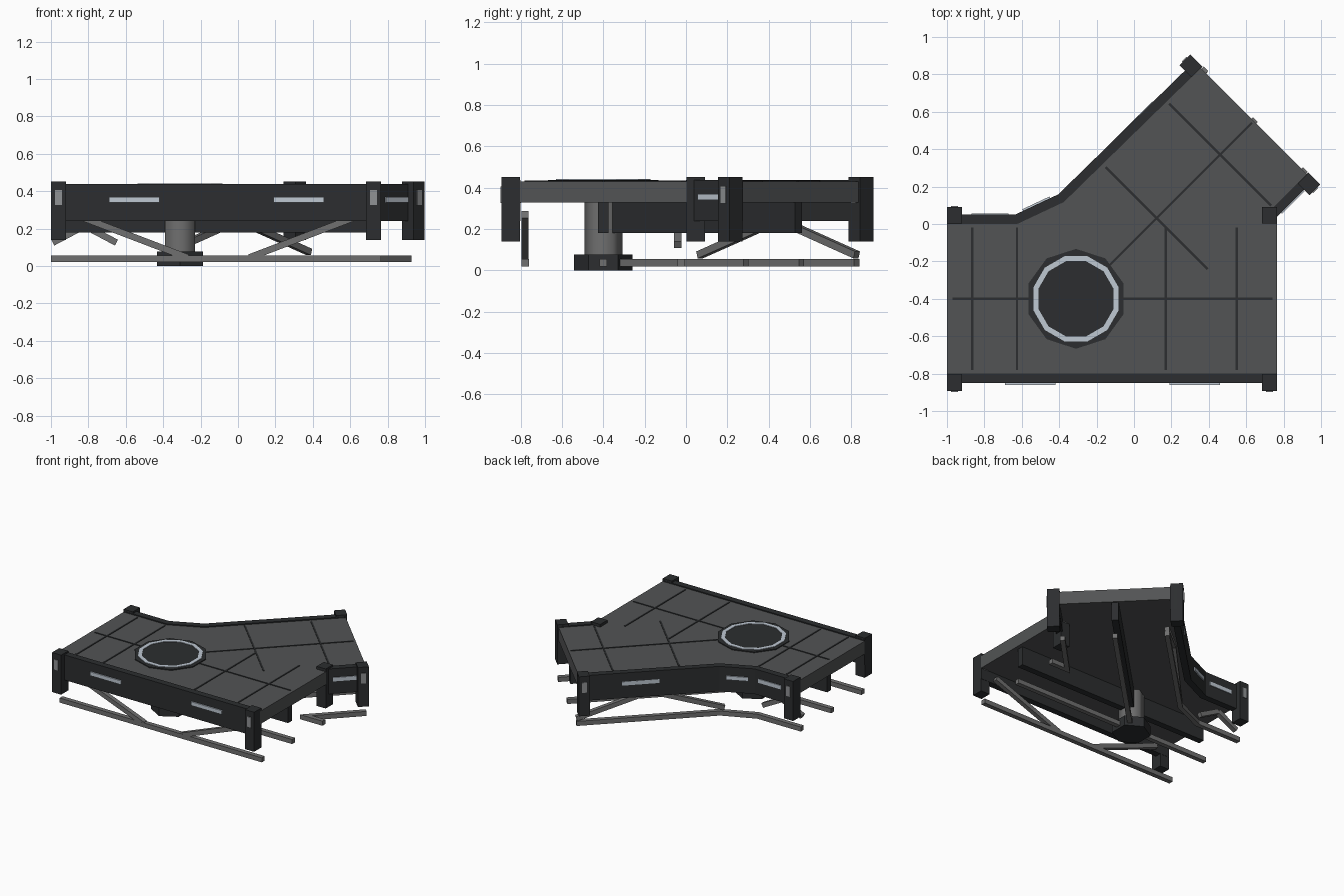
import bpy, bmesh, math
from mathutils import Vector, Matrix

if "Cube" in bpy.data.objects:
    bpy.data.objects.remove(bpy.data.objects["Cube"])

def material(name, r, g, b):
    m = bpy.data.materials.new(name)
    m.diffuse_color = (r, g, b, 1)
    m.use_nodes = True
    m.node_tree.nodes["Principled BSDF"].inputs["Base Color"].default_value = m.diffuse_color
    return m

DECK = material("deck_grey", 0.085, 0.088, 0.09)
DARK = material("dark_metal", 0.025, 0.027, 0.029)
STEEL = material("steel", 0.16, 0.16, 0.16)
LIGHT = material("light_panel", 0.52, 0.58, 0.65)
LAMP = material("lamp_grey", 0.28, 0.29, 0.30)

JX, JY, S = -0.31, -0.40, math.sqrt(0.5)   # junction of the two arms

def br(u, v):
    """Point on the 45 degree branch: u along it, v to its left."""
    return (JX + (u - v) * S, JY + (u + v) * S)

def finish(name, bm, mat):
    bmesh.ops.recalc_face_normals(bm, faces=bm.faces)
    me = bpy.data.meshes.new(name)
    bm.to_mesh(me)
    bm.free()
    me.materials.append(mat)
    ob = bpy.data.objects.new(name, me)
    bpy.context.collection.objects.link(ob)
    return ob

def slab(name, pts, z0, z1, mat):
    bm = bmesh.new()
    face = bm.faces.new([bm.verts.new((x, y, z0)) for x, y in pts])
    ext = bmesh.ops.extrude_face_region(bm, geom=[face])
    bmesh.ops.translate(bm, vec=(0, 0, z1 - z0),
                        verts=[g for g in ext["geom"] if isinstance(g, bmesh.types.BMVert)])
    return finish(name, bm, mat)

def strip(name, path, w, z0, z1, mat):
    """Flat bar of width w following a path with mitred corners."""
    p = [Vector(q) for q in path]
    n = []
    for a, b in zip(p, p[1:]):
        d = (b - a).normalized()
        n.append(Vector((-d.y, d.x)))
    left, right = [], []
    for i, q in enumerate(p):
        a, b = n[max(i - 1, 0)], n[min(i, len(n) - 1)]
        m = (a + b) / (1 + a.dot(b)) * (w / 2)
        left.append(q + m)
        right.append(q - m)
    return slab(name, right + left[::-1], z0, z1, mat)

def box(name, c, size, mat, angle=0.0):
    bm = bmesh.new()
    bmesh.ops.create_cube(bm, size=1, matrix=Matrix.Translation(c)
                          @ Matrix.Rotation(angle, 4, 'Z') @ Matrix.Diagonal((*size, 1)))
    return finish(name, bm, mat)

def brace(name, a, b, t=0.035):
    a, b = Vector(a), Vector(b)
    d = b - a
    bm = bmesh.new()
    bmesh.ops.create_cube(bm, size=1, matrix=Matrix.Translation((a + b) / 2)
                          @ Matrix.Rotation(math.atan2(d.y, d.x), 4, 'Z')
                          @ Matrix.Rotation(-math.asin(d.z / d.length), 4, 'Y')
                          @ Matrix.Diagonal((d.length, t, t, 1)))
    return finish(name, bm, STEEL)

def prism(name, r, n, z0, z1, mat, turn=0.0):
    pts = [(JX + r * math.sin(turn + 2 * math.pi * i / n),
            JY + r * math.cos(turn + 2 * math.pi * i / n)) for i in range(n)]
    return slab(name, pts, z0, z1, mat)

X0, X1, U1 = -1.0, 0.765, 1.355

# deck
slab("deck", [(X0, -0.82), (X1, -0.82), (X1, 0.07), br(U1 - 0.01, -0.42), br(U1 - 0.01, 0.42),
              (-0.385, 0.13), (-0.63, 0.02), (X0, 0.02)], 0.328, 0.43, DECK)

# edge beams
strip("front_edge_beam", [(X0, -0.825), (X1, -0.825)], 0.05, 0.24, 0.438, DARK)
strip("back_edge_beam", [(X0, 0.025), (-0.63, 0.025), (-0.39, 0.138), br(U1, 0.425)],
      0.05, 0.24, 0.438, DARK)
strip("side_edge_beam", [br(1.05, -0.425), br(U1, -0.425)], 0.05, 0.24, 0.438, DARK)

# seams on the deck
def seam(a, b):
    strip("deck_seam", [a, b], 0.012, 0.42, 0.434, DARK)

seam((-0.97, JY), (0.74, JY))
for x in (-0.865, -0.625, 0.17, 0.55):
    seam((x, -0.78), (x, -0.02))
seam(br(0.25, 0), br(1.33, 0))
for u in (0.61, 1.09):
    seam(br(u, -0.385), br(u, 0.385))

# turntable plate and light ring
prism("turntable_plate", 0.267, 10, 0.41, 0.437, DARK)
bm = bmesh.new()
loops = []
for r, z in ((0.236, 0.43), (0.236, 0.441), (0.208, 0.441), (0.208, 0.43)):
    loops.append([bm.verts.new((JX + r * math.cos(math.radians(15 + 30 * i)),
                                JY + r * math.sin(math.radians(15 + 30 * i)), z)) for i in range(12)])
for k in range(4):
    a, b = loops[k], loops[(k + 1) % 4]
    for i in range(12):
        j = (i + 1) % 12
        bm.faces.new((a[i], a[j], b[j], b[i]))
finish("light_ring", bm, LIGHT)

# corner posts with lamps on both sides
corners = [((x, y), 0.0) for x in (X0 + 0.04, X1 - 0.04) for y in (JY - 0.447, JY + 0.447)]
corners += [(br(U1 - 0.04, v), math.pi / 4) for v in (-0.447, 0.447)]
for (x, y), a in corners:
    box("corner_post", (x, y, 0.296), (0.08, 0.09, 0.312), DARK, a)
    box("post_lamp", (x, y, 0.365), (0.036, 0.1, 0.08), LAMP, a)

# light panels on the edge beams
def panel(c, length, angle=0.0):
    box("light_panel", (c[0], c[1], 0.355), (length, 0.02, 0.03), LIGHT, angle)

panel((-0.555, -0.85), 0.27)
panel((0.325, -0.85), 0.27)
panel((-0.77, 0.047), 0.2)
panel((-0.52, 0.104), 0.16, math.atan2(0.113, 0.24))
panel(br(0.9, 0.447), 0.27, math.pi / 4)
panel(br(1.185, -0.447), 0.17, math.pi / 4)

# girders under the deck
strip("main_girder", [(X0 + 0.03, JY), (X1 - 0.03, JY)], 0.05, 0.18, 0.335, DARK)
strip("branch_girder", [(JX, JY), br(U1 - 0.02, 0)], 0.05, 0.18, 0.335, DARK)

# lower rails
for name, path in (
        ("front_lower_rail", [(X0, -0.778), (X1, -0.778)]),
        ("centre_lower_rail", [(X0, JY), (X1, JY)]),
        ("branch_lower_rail", [(JX, JY), br(U1, 0)]),
        ("back_lower_rail", [(X0, -0.022), (-0.615, -0.022), (-0.36, 0.09), br(U1, 0.378)]),
        ("side_lower_rail", [(X1, -0.022), (0.61, -0.022), br(U1, -0.378)])):
    strip(name, path, 0.036, 0.02, 0.056, STEEL)

# diagonal braces
brace("front_brace", (-0.86, -0.778, 0.27), (-0.27, -0.778, 0.045))
brace("front_brace", (0.06, -0.778, 0.045), (0.65, -0.778, 0.27))
top = (*br(0.82, 0.378), 0.245)
brace("branch_brace", (*br(0.28, 0.378), 0.075), top)
brace("branch_brace", (*br(U1, 0.378), 0.075), top)
brace("back_brace", (-0.99, -0.04, 0.125), (-0.82, -0.04, 0.215))
brace("back_brace", (-0.65, -0.04, 0.125), (-0.82, -0.04, 0.215))

# pivot column and foot
col = prism("pivot_column", 0.092, 6, 0.05, 0.34, STEEL)
for f in col.data.polygons:
    f.use_smooth = abs(f.normal.z) < 0.5
for e in col.data.edges:
    a, b = (col.data.vertices[i].co for i in e.vertices)
    e.use_edge_sharp = abs(a.z - b.z) < 0.01
prism("pivot_foot", 0.141, 6, 0.0, 0.078, DARK)
